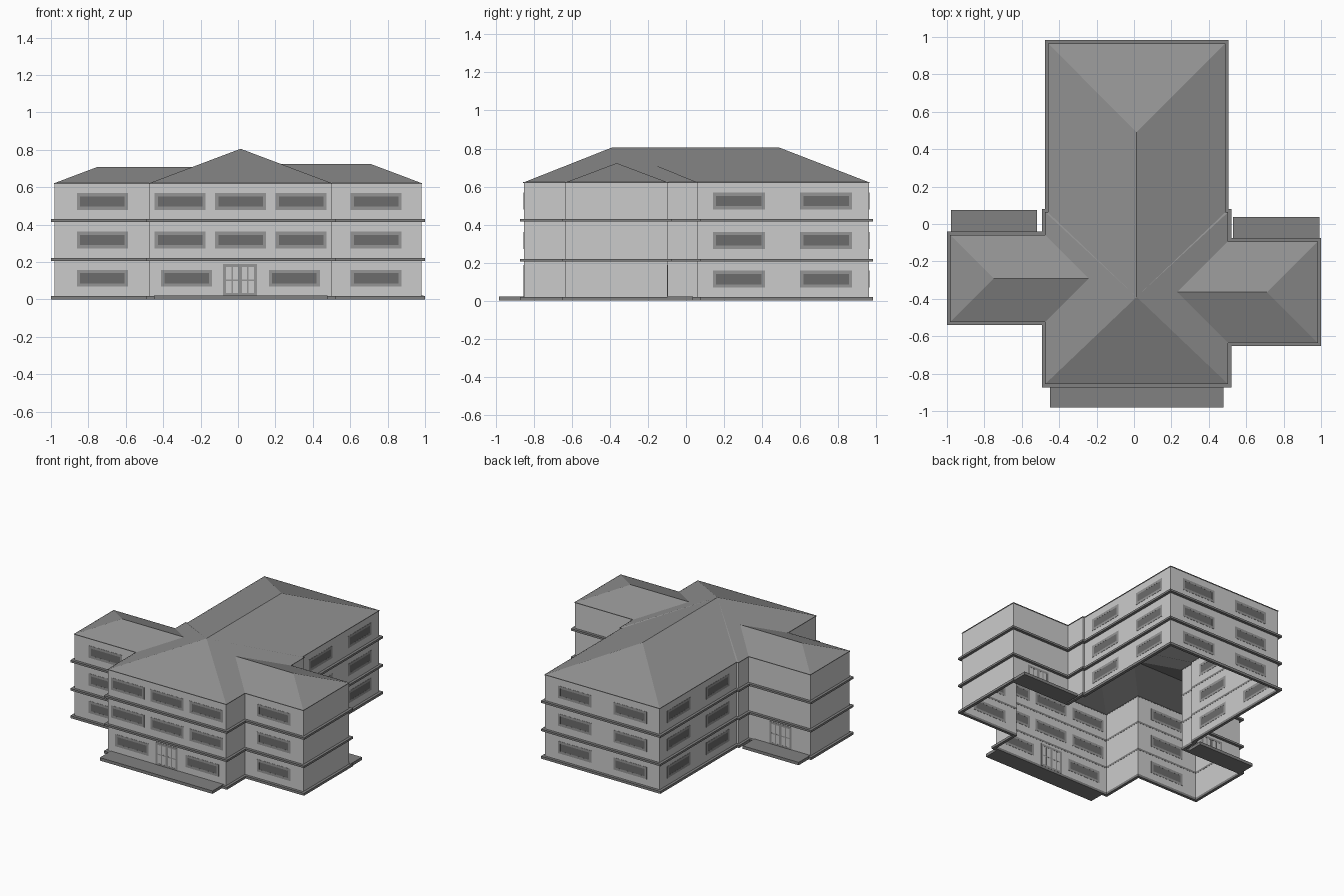
import bpy, bmesh, math
from mathutils import Vector, Matrix

if "Cube" in bpy.data.objects:
    bpy.data.objects.remove(bpy.data.objects["Cube"])

EAVE, PEAK = 0.622, 0.805
# Building footprint, anticlockwise
PLAN = [(-.472, -.853), (.50, -.853), (.50, -.633), (.98, -.633), (.98, -.096), (.50, -.096),
        (.50, .06), (.485, .06), (.485, .963), (-.457, .963), (-.457, .06), (-.472, .06),
        (-.472, -.061), (-.98, -.061), (-.98, -.521), (-.472, -.521)]


def grey(name, v):
    m = bpy.data.materials.new(name)
    m.diffuse_color = (v, v, v, 1)
    m.use_nodes = True
    m.node_tree.nodes["Principled BSDF"].inputs["Base Color"].default_value = m.diffuse_color
    return m


WALL, ROOF, TRIM = grey("wall", .62), grey("roof", .28), grey("trim", .22)
FRAME, GLASS, PANE = grey("frame", .30), grey("glass", .15), grey("pane", .75)


def mesh_object(name, verts, faces, mat):
    me = bpy.data.meshes.new(name)
    me.from_pydata(verts, [], faces)
    me.materials.append(mat)
    ob = bpy.data.objects.new(name, me)
    bpy.context.collection.objects.link(ob)
    return ob


def offset(plan, d):
    out = []
    n = len(plan)
    for i in range(n):
        p, q, r = (Vector(plan[(i + k) % n]) for k in (-1, 0, 1))
        a, b = (q - p).normalized(), (r - q).normalized()
        out.append(tuple(q + d * (Vector((a.y, -a.x)) + Vector((b.y, -b.x)))))
    return out


def boxes(name, spans, mat, matrix=Matrix()):
    ob = mesh_object(name, [], [], mat)
    bm = bmesh.new()
    for lo, hi in spans:
        lo, hi = Vector(lo), Vector(hi)
        m = Matrix.Translation((lo + hi) / 2) @ Matrix.Diagonal((*(hi - lo), 1))
        bmesh.ops.create_cube(bm, size=1, matrix=matrix @ m)
    bm.to_mesh(ob.data)
    bm.free()
    return ob


def frame_spans(w, h, t, d):
    return [((-w, -d, 0), (w, d, t)), ((-w, -d, h - t), (w, d, h)),
            ((-w, -d, t), (-w + t, d, h - t)), ((w - t, -d, t), (w, d, h - t))]


def place(x, y, z, turn):
    return Matrix.Translation((x, y, z)) @ Matrix.Rotation(math.radians(turn), 4, 'Z')


def window(x, y, z, turn=0):
    m = place(x, y, z, turn)
    w, h, t = .137, .09, .018
    boxes("window_frame", frame_spans(w, h, t, .0015), FRAME, m)
    boxes("window_glass", [((-w + t, -.001, t), (w - t, .001, h - t))], GLASS, m)


def door(x, y, turn=0):
    m = place(x, y, .018, turn)
    w, h, t = .09, .17, .016
    bars = frame_spans(w, h, t, .002)
    for bx, bw in ((0, .01), (-.042, .004), (.042, .004)):
        bars.append(((bx - bw, -.0018, t), (bx + bw, .0018, h - t)))
    bars.append(((-w + t, -.0016, .08), (w - t, .0016, .088)))
    boxes("door_frame", bars, FRAME, m)
    boxes("door_glass", [((-w + t, -.001, t), (w - t, .001, h - t))], PANE, m)


n = len(PLAN)
ring = [(i, (i + 1) % n) for i in range(n)]

# Hollow outer walls
mesh_object("walls", [(x, y, z) for z in (0, EAVE) for x, y in PLAN],
            [(i, j, j + n, i + n) for i, j in ring], WALL)


# Bands running round each storey and under the eaves
def band(name, z0, z1, d):
    inner, outer = offset(PLAN, -.001), offset(PLAN, d)
    rows = ((inner, z0), (outer, z0), (outer, z1), (inner, z1))
    verts = [(x, y, z) for p, z in rows for x, y in p]
    faces = [(i + k * n, j + k * n, j + (k + 1) % 4 * n, i + (k + 1) % 4 * n)
             for k in range(4) for i, j in ring]
    mesh_object(name, verts, faces, TRIM)


for z0, z1 in ((0, .018), (.205, .22), (.415, .43)):
    band("storey_ledge", z0, z1, .02)
band("eave_trim", EAVE - .004, EAVE + .001, .003)

# Roof over the front and rear blocks
cx = .014
apex, rear = (cx, -.39, PEAK), (cx, .49, PEAK)


def e(x, y):
    return (x, y, EAVE)


def roof(name, polys):
    verts = [v for p in polys for v in p]
    faces, k = [], 0
    for p in polys:
        faces.append(tuple(range(k, k + len(p))))
        k += len(p)
    ob = mesh_object(name, verts, faces, ROOF)
    bm = bmesh.new()
    bm.from_mesh(ob.data)
    bmesh.ops.remove_doubles(bm, verts=bm.verts, dist=1e-5)
    bm.to_mesh(ob.data)
    bm.free()


main = [[e(-.472, -.853), e(.50, -.853), apex],
        [e(.485, .963), e(-.457, .963), rear]]
wings = []
# (side wall, rear wall, wing end, wing front, wing back)
for xs, xr, xe, y0, y1 in ((-.472, -.457, -.98, -.521, -.061), (.50, .485, .98, -.633, -.096)):
    s = 1 if xs > 0 else -1
    ym, half = (y0 + y1) / 2, (y1 - y0) / 2
    slope = (PEAK - EAVE) / abs(xs - cx)
    inner = (xs - s * half, ym, EAVE + half * slope)
    end = (xe - s * half, ym, inner[2])
    sides = [[e(xs, -.853), e(xs, y0), inner, e(xs, y1), e(xs, .06), apex],
             [e(xs, .06), e(xr, .06), apex],
             [e(xr, .06), e(xr, .963), rear, apex]]
    ends = [[e(xs, y0), e(xe, y0), end, inner],
            [e(xs, y1), inner, end, e(xe, y1)],
            [e(xe, y0), e(xe, y1), end]]
    # keep every roof face pointing up
    main += [p if s > 0 else p[::-1] for p in sides]
    wings += [p if s > 0 else p[::-1] for p in ends]
roof("main_roof", main)
roof("wing_roofs", wings)

# Windows on every storey
for floor, z in enumerate((.068, .272, .479)):
    window(-.725, -.521, z)
    window(.738, -.633, z)
    for x in ((-.275, .302) if floor == 0 else (-.31, .014, .337)):
        window(x, -.853, z)
    for y in (.278, .737):
        window(.485, y, z, 90)
        window(-.457, y, z, -90)
    for x in (-.215, .24):
        window(x, .963, z, 180)

# Doors and their low steps
door(.011, -.853)
door(-.735, -.061, 180)
door(.762, -.096, 180)
boxes("front_step", [((-.449, -.982, 0), (.478, -.853, .022))], TRIM)
boxes("left_rear_step", [((-.979, -.061, 0), (-.519, .075, .022))], TRIM)
boxes("right_rear_step", [((.529, -.096, 0), (.993, .037, .022))], TRIM)
